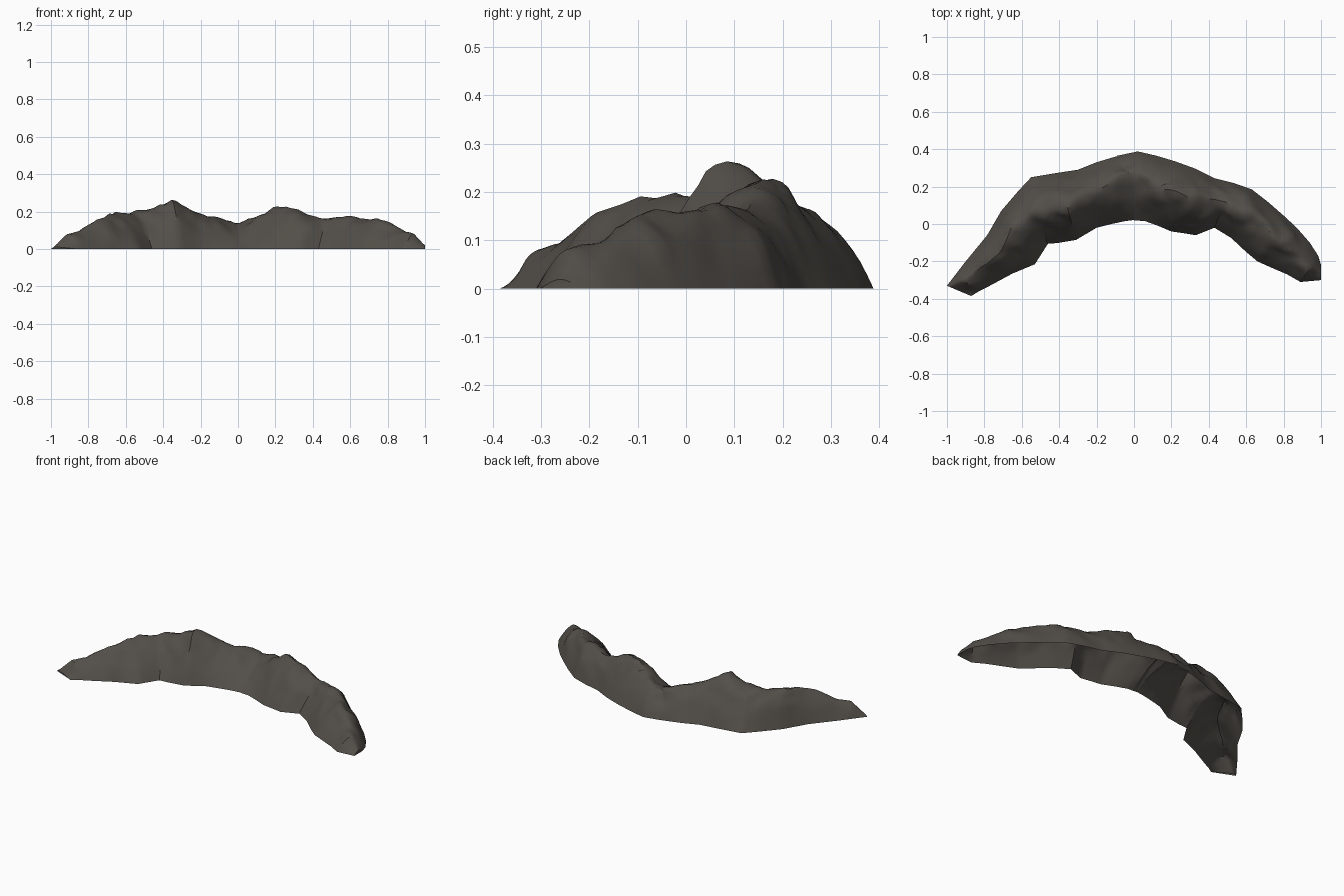
import bpy, bmesh, math
from mathutils import Vector, noise

if "Cube" in bpy.data.objects:
    bpy.data.objects.remove(bpy.data.objects["Cube"])

rock = bpy.data.materials.new("dark_brown_rock")
rock.diffuse_color = (0.085, 0.077, 0.066, 1)
rock.use_nodes = True
rock.node_tree.nodes["Principled BSDF"].inputs["Base Color"].default_value = rock.diffuse_color

# Stations along each ridge: back foot x, y, front foot x, y, crest position (0 back, 1 front), crest height
WEST = [(-1, -.33, -.87, -.385, .15, .01), (-.95, -.265, -.83, -.36, .35, .085),
        (-.9, -.2, -.78, -.335, .42, .10), (-.785, -.06, -.65, -.265, .47, .17),
        (-.71, .07, -.53, -.215, .3, .19), (-.62, .175, -.46, -.105, .4, .198),
        (-.55, .25, -.41, -.102, .47, .21), (-.4, .275, -.31, -.085, .5, .265),
        (-.3, .29, -.2, -.02, .45, .215), (-.2, .33, -.12, 0, .42, .175),
        (-.1, .36, -.05, .015, .35, .165), (0, .37, .03, .025, .3, .13)]
EAST = [(-.09, .365, 0, .02, .3, .13), (.02, .388, .06, .015, .3, .15),
        (.12, .365, .13, -.01, .4, .185), (.22, .335, .2, -.04, .44, .225),
        (.33, .295, .27, -.05, .45, .21), (.43, .245, .33, -.06, .4, .172),
        (.53, .22, .43, -.02, .4, .17), (.63, .185, .52, -.075, .4, .172),
        (.72, .115, .6, -.15, .4, .16), (.8, .045, .66, -.2, .4, .16),
        (.87, -.02, .75, -.24, .4, .14), (.94, -.1, .82, -.27, .45, .1),
        (.985, -.17, .89, -.31, .5, .08), (1, -.22, 1, -.30, .5, .02)]
SUB, SIDE = 4, 8          # rings between stations, faces on each slope


def section(s, ring):
    """Cross-section from back foot over the crest to the front foot."""
    back, front = Vector((s[0], s[1], 0)), Vector((s[2], s[3], 0))
    crest = back.lerp(front, s[4])
    pts = []
    for k in range(2 * SIDE + 1):
        u = 1 - abs(k - SIDE) / SIDE
        p = (back if k <= SIDE else front).lerp(crest, u)
        p.z = s[5] * (1 - (1 - u) ** 1.65)
        # Crags: slanted gullies down the slopes, fading at the feet
        fade = math.sin(math.pi * u * .5) * min(1, s[5] / .15)
        gully = abs(noise.noise(Vector((p.x * 9 + p.z * 8, p.y * 4, 2)))) - .2
        rough = noise.noise(p * 16)
        p.z += fade * (.016 * rough + .02 * gully)
        p.y += fade * .03 * noise.noise(p * 9 + Vector((5, 3, 1)))
        p.z = max(p.z, 0)
        pts.append(p)
    return pts


def ridge(name, stations, start_cap, end_cap):
    bm = bmesh.new()
    rings, n = [], 0
    for a, b in zip(stations, stations[1:]):
        for i in range(SUB):
            s = [p + (q - p) * i / SUB for p, q in zip(a, b)]
            rings.append([bm.verts.new(p) for p in section(s, n)])
            n += 1
    rings.append([bm.verts.new(p) for p in section(stations[-1], n)])
    for r, t in zip(rings, rings[1:]):
        for k in range(2 * SIDE):
            bm.faces.new((r[k], r[k + 1], t[k + 1], t[k]))
    # Close the outer tips; the underside stays open
    if start_cap:
        bm.faces.new(rings[0])
    if end_cap:
        bm.faces.new(rings[-1])
    bmesh.ops.recalc_face_normals(bm, faces=bm.faces)
    if sum(f.normal.z for f in bm.faces) < 0:
        bmesh.ops.reverse_faces(bm, faces=bm.faces)
    bmesh.ops.triangulate(bm, faces=bm.faces)
    me = bpy.data.meshes.new(name)
    bm.to_mesh(me)
    bm.free()
    me.materials.append(rock)
    ob = bpy.data.objects.new(name, me)
    bpy.context.collection.objects.link(ob)
    bpy.ops.object.select_all(action='DESELECT')
    ob.select_set(True)
    bpy.context.view_layer.objects.active = ob
    bpy.ops.object.shade_smooth_by_angle(angle=math.radians(35))


ridge("west_ridge", WEST, True, False)
ridge("east_ridge", EAST, False, True)
